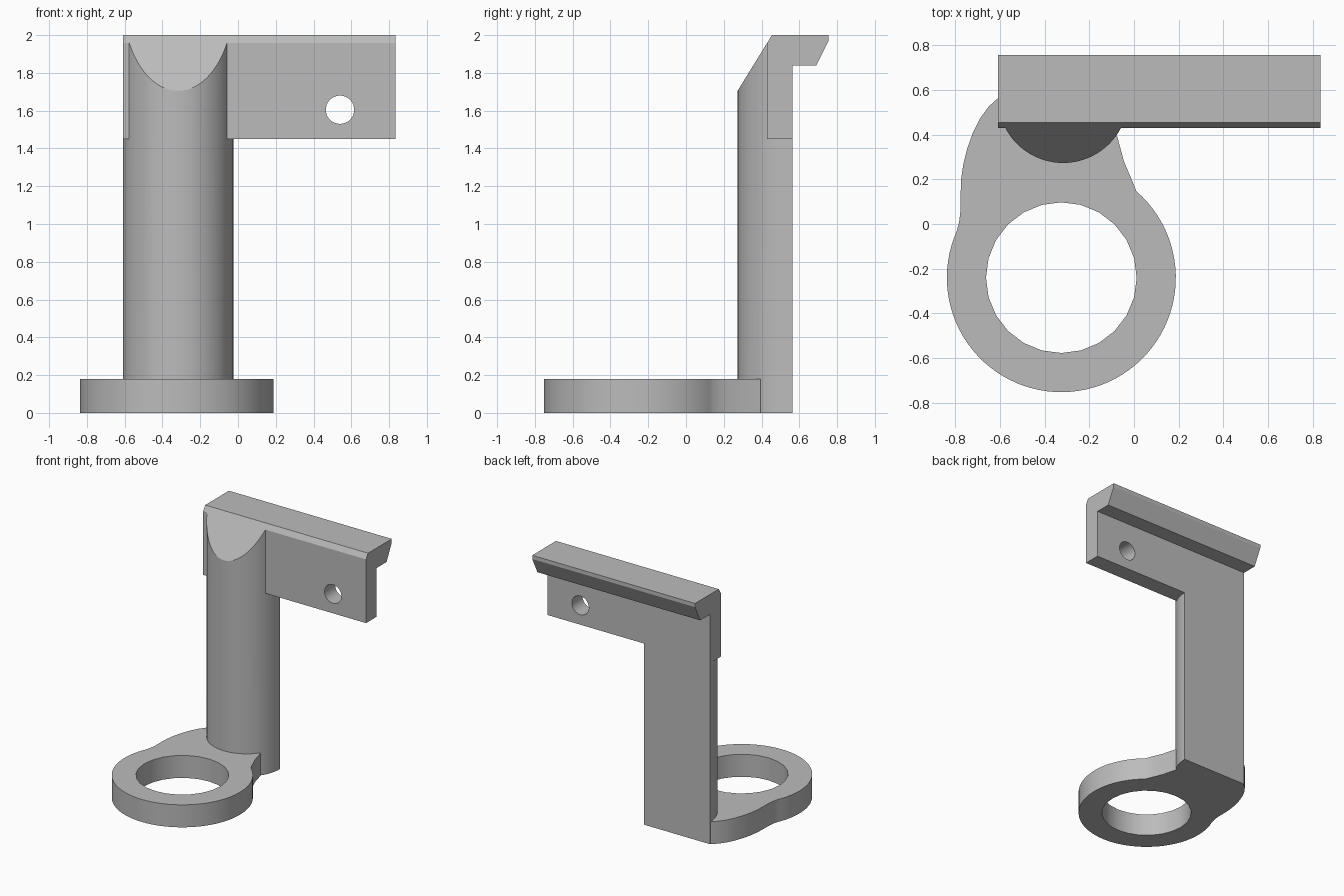
import bpy, bmesh, math
from mathutils import Vector

cube = bpy.data.objects.get("Cube")
if cube:
    bpy.data.objects.remove(cube, do_unlink=True)

grey = bpy.data.materials.new("plain grey")
grey.use_nodes = True
COLOUR = (0.5, 0.5, 0.5, 1)
grey.diffuse_color = COLOUR
grey.node_tree.nodes["Principled BSDF"].inputs["Base Color"].default_value = COLOUR


def prism(name, outline, axis, start, end):
    """Extrude a 2D outline along one axis."""
    place = {"x": lambda a, b, t: (t, a, b),
             "y": lambda a, b, t: (a, t, b),
             "z": lambda a, b, t: (a, b, t)}[axis]
    bm = bmesh.new()
    face = bm.faces.new([bm.verts.new(place(a, b, start)) for a, b in outline])
    out = bmesh.ops.extrude_face_region(bm, geom=[face])
    verts = [v for v in out["geom"] if isinstance(v, bmesh.types.BMVert)]
    bmesh.ops.translate(bm, vec=Vector(place(0, 0, end - start)), verts=verts)
    bmesh.ops.recalc_face_normals(bm, faces=bm.faces)
    mesh = bpy.data.meshes.new(name)
    bm.to_mesh(mesh)
    bm.free()
    mesh.materials.append(grey)
    obj = bpy.data.objects.new(name, mesh)
    bpy.context.collection.objects.link(obj)
    return obj


def arc(cx, cy, r, a0, a1, steps):
    angles = [math.radians(a0 + (a1 - a0) * i / steps) for i in range(steps + 1)]
    return [(cx + r * math.cos(a), cy + r * math.sin(a)) for a in angles]


def combine(obj, other, operation):
    """Apply a boolean and discard the operand."""
    mod = obj.modifiers.new("combine", "BOOLEAN")
    mod.operation, mod.solver, mod.object = operation, "EXACT", other
    bpy.context.view_layer.objects.active = obj
    bpy.ops.object.modifier_apply(modifier=mod.name)
    bpy.data.objects.remove(other, do_unlink=True)


BACK, TOP = 0.565, 2.0

# Half-round column joined to the hooked arm
bracket = prism("bracket", arc(-0.317, BACK, 0.292, 180, 360, 40), "z", 0, TOP)
arm_profile = [(0.43, 1.45), (BACK, 1.45), (BACK, 1.84), (0.69, 1.84),
               (0.755, 1.97), (0.755, TOP), (0.43, TOP)]
combine(bracket, prism("arm", arm_profile, "x", -0.609, 0.833), "UNION")

# Sloped cut across the front of the top
bm = bmesh.new()
bm.from_mesh(bracket.data)
cut = bmesh.ops.bisect_plane(bm, geom=bm.verts[:] + bm.edges[:] + bm.faces[:],
                             dist=1e-5, plane_co=(0, 0.455, TOP),
                             plane_no=(0, -0.3, 0.185), clear_outer=True)
rim = [e for e in cut["geom_cut"] if isinstance(e, bmesh.types.BMEdge)]
bmesh.ops.holes_fill(bm, edges=[e for e in rim if e.is_boundary], sides=0)
bmesh.ops.recalc_face_normals(bm, faces=bm.faces)
bm.to_mesh(bracket.data)
bm.free()

# Screw hole through the arm
combine(bracket, prism("screw_hole", arc(0.54, 1.605, 0.075, 0, 350, 35),
                       "y", 0.3, 0.7), "DIFFERENCE")

# Ring base with a curved neck running into the column
outline = arc(-0.325, -0.24, 0.512, 156, 409, 64)
outline += [(-0.015, 0.21), (-0.045, 0.28), (-0.075, 0.392), (-0.2, 0.5),
            (-0.5, 0.555), (-0.607, 0.564), (-0.65, 0.525), (-0.69, 0.47),
            (-0.72, 0.41), (-0.745, 0.34), (-0.763, 0.27), (-0.773, 0.2),
            (-0.776, 0.12), (-0.776, 0.06), (-0.782, 0.01)]
base = prism("ring_base", outline, "z", 0, 0.18)
combine(base, prism("ring_hole", arc(-0.325, -0.24, 0.337, 0, 345, 23),
                    "z", -0.1, 0.3), "DIFFERENCE")
combine(bracket, base, "UNION")

# Smooth the round walls, keep the corners crisp
bpy.ops.object.select_all(action="DESELECT")
bracket.select_set(True)
bpy.context.view_layer.objects.active = bracket
bpy.ops.object.shade_smooth_by_angle(angle=math.radians(25))
